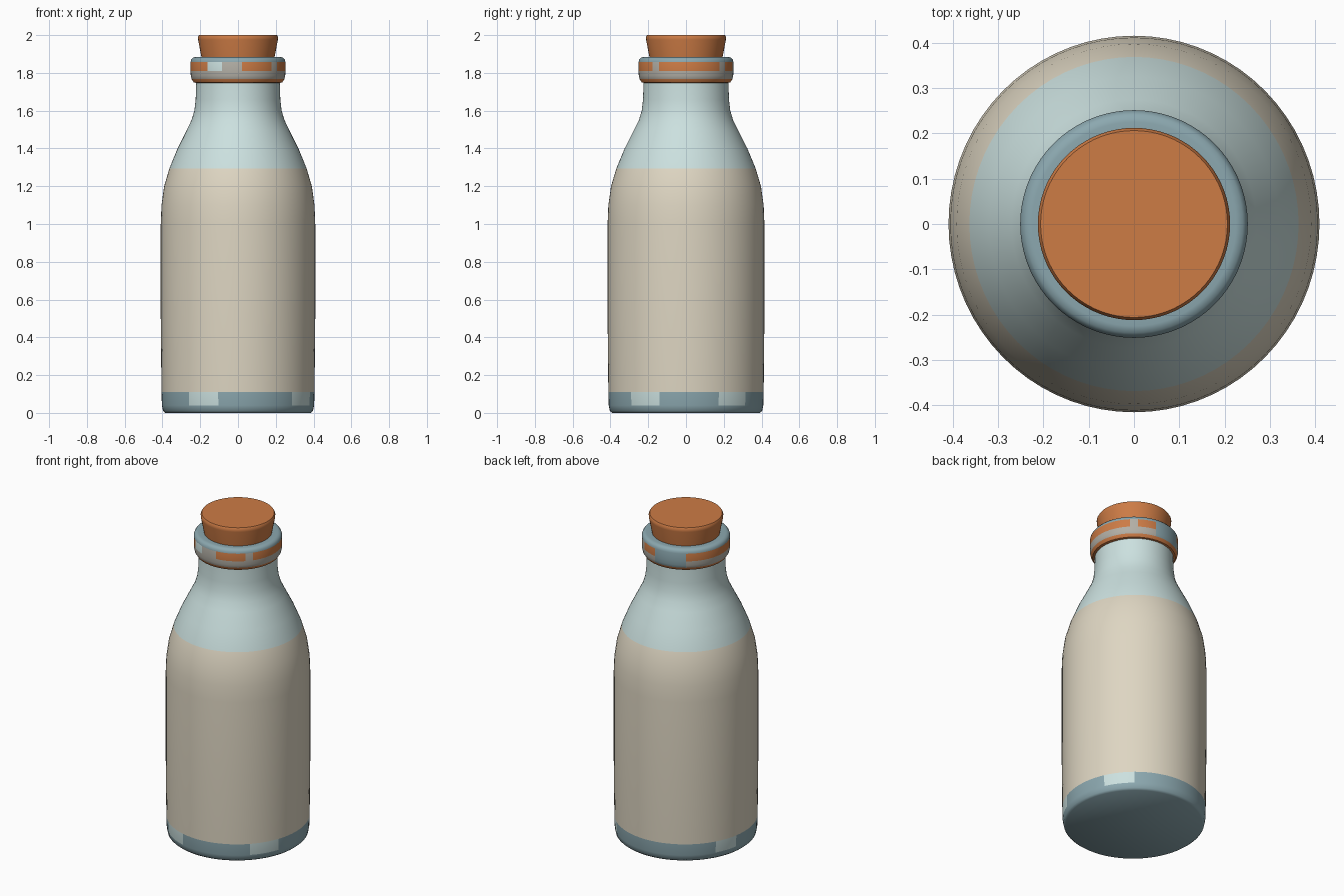
import bpy, bmesh, math

cube = bpy.data.objects.get("Cube")
if cube:
    bpy.data.objects.remove(cube, do_unlink=True)

SEGMENTS = 72


def material(name, r, g, b):
    m = bpy.data.materials.new(name)
    m.use_nodes = True
    m.diffuse_color = (r, g, b, 1)
    bsdf = next(n for n in m.node_tree.nodes if n.type == 'BSDF_PRINCIPLED')
    bsdf.inputs["Base Color"].default_value = (r, g, b, 1)
    bsdf.inputs["Roughness"].default_value = 0.7
    return m


cream = material("milk cream", 0.73, 0.67, 0.54)
pale = material("pale glass blue", 0.60, 0.75, 0.74)
slate = material("slate blue", 0.26, 0.39, 0.43)
cork = material("cork orange", 0.61, 0.20, 0.06)
stone = material("warm grey", 0.45, 0.43, 0.38)


def lathe(name, profile, materials, rule, angle=40):
    """Revolve (radius, height) points; rule(height, azimuth, normal) picks the material."""
    bm = bmesh.new()
    rings = []
    for r, z in profile:
        rings.append([bm.verts.new((r * math.cos(a), r * math.sin(a), z))
                      for a in (math.tau * i / SEGMENTS for i in range(SEGMENTS))])
    for low, high in zip(rings, rings[1:]):
        for i in range(SEGMENTS):
            j = (i + 1) % SEGMENTS
            bm.faces.new((low[i], low[j], high[j], high[i]))
    bm.faces.new(list(reversed(rings[0])))
    bm.faces.new(rings[-1])
    bm.normal_update()
    for f in bm.faces:
        c = f.calc_center_median()
        azimuth = math.degrees(math.atan2(c.y, c.x))
        f.material_index = materials.index(rule(c.z, azimuth, f.normal))
    mesh = bpy.data.meshes.new(name)
    bm.to_mesh(mesh)
    bm.free()
    for m in materials:
        mesh.materials.append(m)
    ob = bpy.data.objects.new(name, mesh)
    bpy.context.collection.objects.link(ob)
    bpy.ops.object.select_all(action='DESELECT')
    ob.select_set(True)
    bpy.context.view_layer.objects.active = ob
    bpy.ops.object.shade_smooth_by_angle(angle=math.radians(angle))
    return ob


def within(azimuth, spans):
    return any(a < azimuth < b for a, b in spans)


# Bottle body: base band with pale patches, milk, clear shoulder and neck
BASE_PATCHES = [(-130, -105), (-45, -20), (25, 50), (150, 170)]


def body_colour(z, azimuth, normal):
    if z < 0.11:
        patch = z > 0.04 and within(azimuth, BASE_PATCHES)
        return pale if patch else slate
    return cream if z < 1.295 else pale


body = lathe("bottle_body", [
    (0.385, 0), (0.397, 0.01), (0.403, 0.04), (0.405, 0.11), (0.409, 0.5), (0.409, 1.0),
    (0.405, 1.1), (0.391, 1.2), (0.363, 1.295), (0.32, 1.4), (0.27, 1.5),
    (0.246, 1.55), (0.231, 1.6), (0.224, 1.66), (0.221, 1.77)],
    [cream, pale, slate], body_colour)
body.scale.y = 1.015

# Lip: collar with orange dashes around its side
DASHES = [(-180, -130), (-85, -45), (-35, 45), (55, 85), (125, 180)]


def lip_colour(z, azimuth, normal):
    if z < 1.77:
        return cork
    if z > 1.86:
        return slate
    if 80 < azimuth < 125:
        return slate
    if z > 1.805 and within(azimuth, DASHES):
        return cork
    if z > 1.805 and -130 < azimuth < -110:
        return pale
    return stone


lathe("bottle_lip", [
    (0.215, 1.745), (0.235, 1.75), (0.246, 1.768), (0.25, 1.785), (0.251, 1.81),
    (0.251, 1.858), (0.248, 1.87), (0.24, 1.88), (0.225, 1.884), (0.19, 1.88)],
    [cork, slate, pale, stone], lip_colour)

# Tapered stopper
lathe("cork_stopper", [
    (0.185, 1.82), (0.193, 1.88), (0.211, 1.975), (0.212, 1.99), (0.206, 2.0)],
    [cork], lambda z, azimuth, normal: cork)
